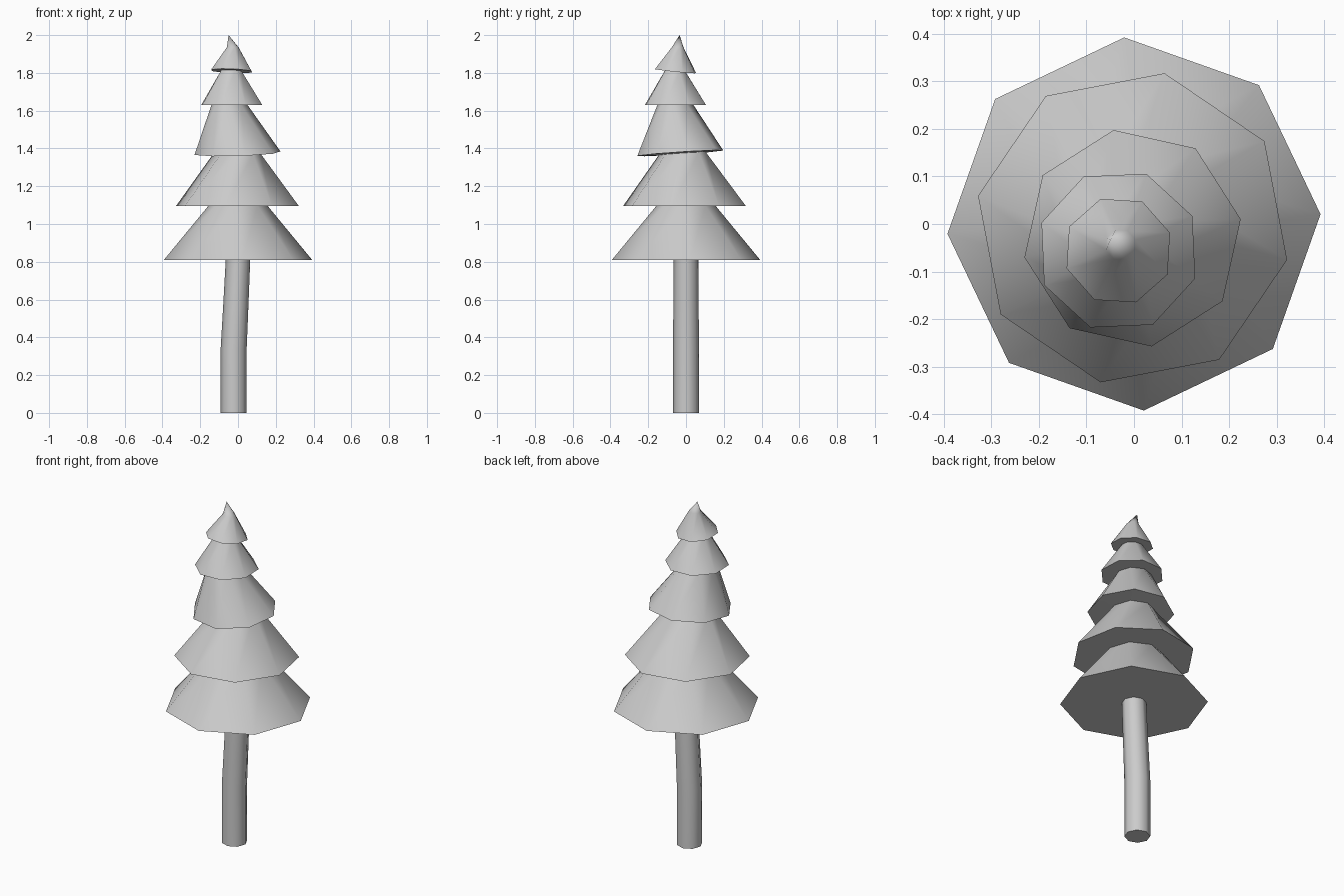
import bpy, bmesh, math

if "Cube" in bpy.data.objects:
    bpy.data.objects.remove(bpy.data.objects["Cube"])


def ring(bm, cx, cy, z, r, deg, tx=0.0, ty=0.0, n=8):
    """Eight-sided ring, optionally tilted along x and y."""
    verts = []
    for i in range(n):
        a = math.radians(deg) + i * math.tau / n
        dx, dy = r * math.cos(a), r * math.sin(a)
        verts.append(bm.verts.new((cx + dx, cy + dy, z + tx * dx + ty * dy)))
    return verts


def loft(name, rings, tip=None, cap_bottom=False):
    """Skin a stack of rings, ending in an optional pointed tip."""
    bm = bmesh.new()
    loops = [ring(bm, *r) for r in rings]
    n = len(loops[0])
    for lo, hi in zip(loops, loops[1:]):
        for i in range(n):
            j = (i + 1) % n
            bm.faces.new((lo[i], lo[j], hi[j], hi[i]))
    if cap_bottom:
        bm.faces.new(loops[0][::-1])
    if tip:
        t = bm.verts.new(tip)
        for i in range(n):
            bm.faces.new((loops[-1][i], loops[-1][(i + 1) % n], t))
    bmesh.ops.recalc_face_normals(bm, faces=bm.faces)
    mesh = bpy.data.meshes.new(name)
    bm.to_mesh(mesh)
    bm.free()
    ob = bpy.data.objects.new(name, mesh)
    bpy.context.collection.objects.link(ob)
    bpy.ops.object.select_all(action='DESELECT')
    ob.select_set(True)
    bpy.context.view_layer.objects.active = ob
    bpy.ops.object.shade_smooth_by_angle(angle=math.radians(50))
    return ob


# Slightly bent trunk
loft("trunk", [
    (-0.023, 0, 0.0, 0.069, 3),
    (-0.023, 0, 0.34, 0.069, 3),
    (-0.012, 0, 0.56, 0.067, 3),
    (0.0, 0, 0.81, 0.065, 3),
], cap_bottom=True)

# Foliage: each tier flares out flat, then narrows up to the next
loft("foliage", [
    (0.0, 0.0, 0.81, 0.065, 3),
    (0.0, 0.0, 0.81, 0.393, 3),
    (0.0, 0.0, 1.095, 0.158, -4),
    (-0.003, -0.008, 1.095, 0.332, -11.7),
    (-0.008, -0.02, 1.372, 0.125, 0, 0.03, 0.066),
    (-0.003, -0.03, 1.375, 0.231, 10, 0.03, 0.066),
    (-0.045, -0.056, 1.63, 0.096, -5),
    (-0.033, -0.056, 1.63, 0.172, -20),
    (-0.035, -0.056, 1.81, 0.058, -23, -0.04, -0.1),
    (-0.033, -0.056, 1.81, 0.115, -26, -0.04, -0.1),
    (-0.028, -0.044, 1.935, 0.033, -26),
], tip=(-0.05, -0.034, 2.0))
